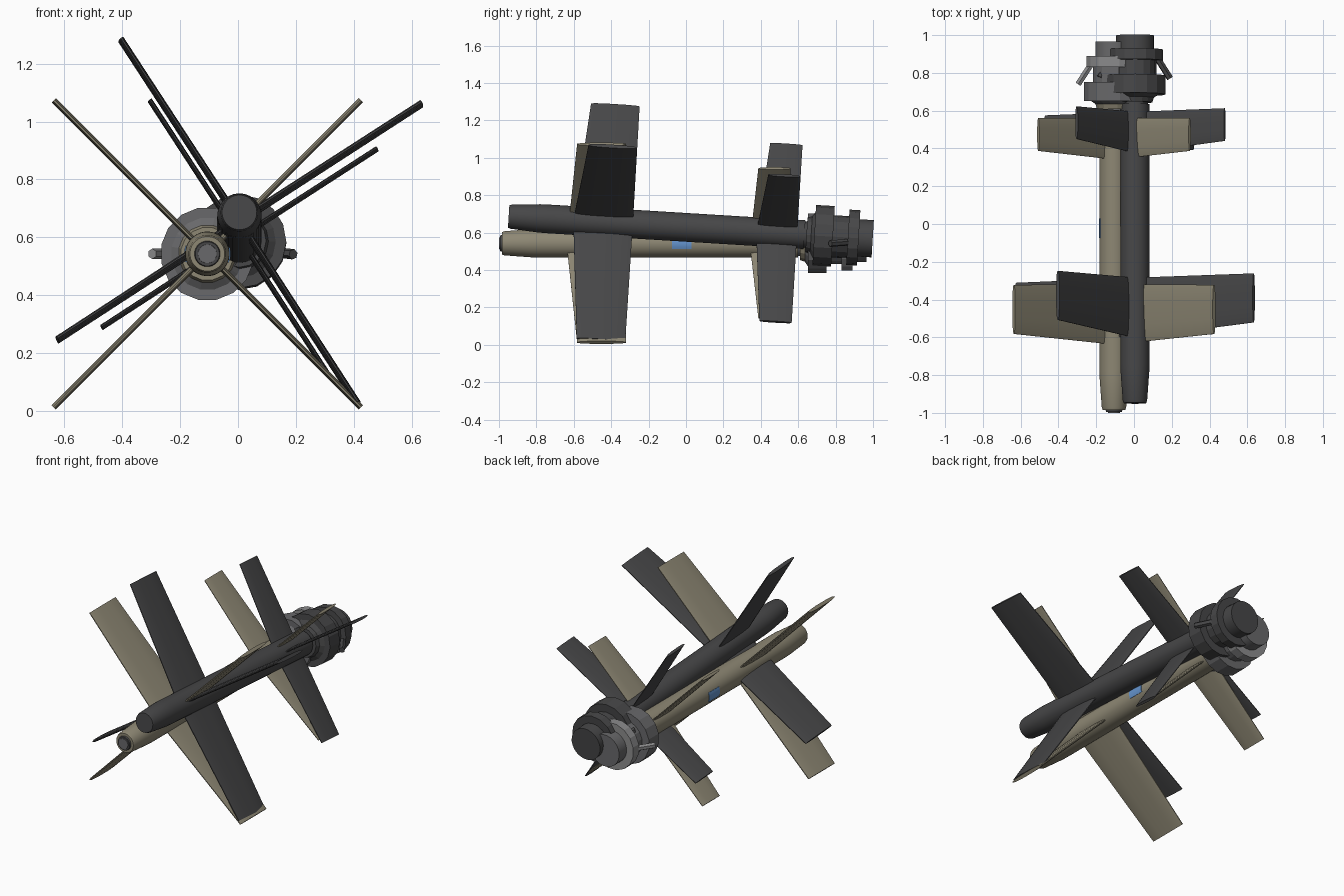
import bpy, bmesh, math
from mathutils import Matrix, Vector

if "Cube" in bpy.data.objects:
    bpy.data.objects.remove(bpy.data.objects["Cube"])


def mat(name, rgb):
    m = bpy.data.materials.new(name)
    m.diffuse_color = (*rgb, 1)
    m.use_nodes = True
    m.node_tree.nodes["Principled BSDF"].inputs["Base Color"].default_value = m.diffuse_color
    return m


DARK = mat("charcoal", (0.062, 0.062, 0.064))
TAN = mat("khaki", (0.27, 0.245, 0.175))
GREY = mat("mid grey", (0.14, 0.14, 0.145))
LIGHT = mat("light grey", (0.26, 0.26, 0.265))
BLUE = mat("window blue", (0.13, 0.30, 0.62))


def finish(name, bm, material, place, smooth=None):
    bmesh.ops.recalc_face_normals(bm, faces=bm.faces)
    me = bpy.data.meshes.new(name)
    bm.to_mesh(me)
    bm.free()
    me.materials.append(material)
    ob = bpy.data.objects.new(name, me)
    ob.matrix_world = place
    bpy.context.collection.objects.link(ob)
    if smooth:
        bpy.context.view_layer.objects.active = ob
        ob.select_set(True)
        bpy.ops.object.shade_smooth_by_angle(angle=math.radians(smooth))
        ob.select_set(False)
    return ob


def lathe(name, profile, sides, material, place, smooth=None):
    """Capped solid of revolution about y from (y, radius) pairs."""
    bm = bmesh.new()
    rings = []
    for y, r in profile:
        rings.append([bm.verts.new((r * math.cos(a), y, r * math.sin(a)))
                      for a in (2 * math.pi * (i + .5) / sides for i in range(sides))])
    for a, b in zip(rings, rings[1:]):
        for i in range(sides):
            j = (i + 1) % sides
            bm.faces.new((a[i], a[j], b[j], b[i]))
    bm.faces.new(rings[0])
    bm.faces.new(rings[-1])
    return finish(name, bm, material, place, smooth)


def fin(name, angle, root, tip, reach, thick, material, place):
    """Tapered blade with a lens section, pointing out at the given angle."""
    out = Vector((math.cos(angle), 0, math.sin(angle)))
    side = Vector((-math.sin(angle), 0, math.cos(angle)))
    section = [(0, .25), (.08, .7), (.3, 1), (.7, 1), (.92, .7), (1, .25)]
    section += [(u, -t) for u, t in reversed(section)]
    bm = bmesh.new()
    loops = []
    for (y0, y1), d in ((root, .05), (tip, reach)):
        loops.append([bm.verts.new(out * d + side * (t * thick / 2)
                                   + Vector((0, y0 + (y1 - y0) * u, 0)))
                      for u, t in section])
    n = len(section)
    for i in range(n):
        j = (i + 1) % n
        bm.faces.new((loops[0][i], loops[0][j], loops[1][j], loops[1][i]))
    for loop in loops:
        bm.faces.new(loop)
    finish(name, bm, material, place, 30)


def rod(name, a, b, radius, material, place):
    a, b = Vector(a), Vector(b)
    bm = bmesh.new()
    bmesh.ops.create_cone(bm, cap_ends=True, segments=6, radius1=radius,
                          radius2=radius, depth=(b - a).length)
    turn = (b - a).to_track_quat('Z', 'Y').to_matrix().to_4x4()
    bm.transform(Matrix.Translation((a + b) / 2) @ turn)
    finish(name, bm, material, place)


def missile(label, place, body, flare, ring, band, tail, strut):
    # tube with a gently tapered nose
    lathe(label + "_body", [(-.985, .060), (-.97, .065), (-.82, .076),
                            (-.78, .077), (.60, .077)], 32, body, place, 30)
    # booster stack
    lathe(label + "_neck_seal", [(.595, .070), (.62, .070)], 24, flare, place, 30)
    lathe(label + "_collar", [(.61, .092), (.64, .102)], 16, body, place)
    lathe(label + "_flare", [(.635, .10), (.655, .13)], 16, flare, place)
    lathe(label + "_large_ring", [(.652, .162), (.752, .162)], 16, ring, place)
    lathe(label + "_waist", [(.75, .113), (.835, .113)], 16, tail, place)
    lathe(label + "_small_ring", [(.832, .148), (.89, .148)], 16, band, place)
    lathe(label + "_tail_cap", [(.885, .10), (.965, .10)], 24, tail, place, 30)
    for s, word in ((1, "right"), (-1, "left")):
        rod(f"{label}_{word}_strut", (s * .125, .84, 0), (s * .19, .74, 0),
            .018, strut, place)
    # two sets of four diagonal fins
    for k in range(4):
        a = math.radians(45 + 90 * k)
        fin(f"{label}_front_fin_{k + 1}", a, (-.635, -.32), (-.582, -.322),
            .75, .021, body, place)
        fin(f"{label}_rear_fin_{k + 1}", a, (.345, .56), (.387, .56),
            .567, .016, body, place)


tan_place = Matrix.Translation((-.106, 0, .543))
dark_place = (Matrix.Translation((.005, .035, .626))
              @ Matrix.Rotation(math.radians(-3.5), 4, 'X')
              @ Matrix.Rotation(math.radians(12), 4, 'Y'))

missile("khaki", tan_place, TAN, GREY, GREY, LIGHT, GREY, LIGHT)
missile("dark", dark_place, DARK, DARK, DARK, DARK, DARK, DARK)

# seeker lens in the khaki nose
lathe("lens_bezel", [(-.995, .042), (-.98, .046)], 24, DARK, tan_place, 30)
lathe("lens", [(-1.0, .032), (-.98, .034)], 24, GREY, tan_place, 30)

# curved side windows on the khaki tube
for s, word in ((1, "right"), (-1, "left")):
    bm = bmesh.new()
    cols = []
    for i in range(7):
        a = math.radians(-22 + 44 * i / 6)
        cols.append([bm.verts.new((s * r * math.cos(a), y, r * math.sin(a)))
                     for r, y in ((.074, -.075), (.080, -.075), (.080, .03), (.074, .03))])
    for p, q in zip(cols, cols[1:]):
        for i in range(4):
            j = (i + 1) % 4
            bm.faces.new((p[i], p[j], q[j], q[i]))
    bm.faces.new(cols[0])
    bm.faces.new(cols[-1])
    finish(word + "_window", bm, BLUE, tan_place, 30)
